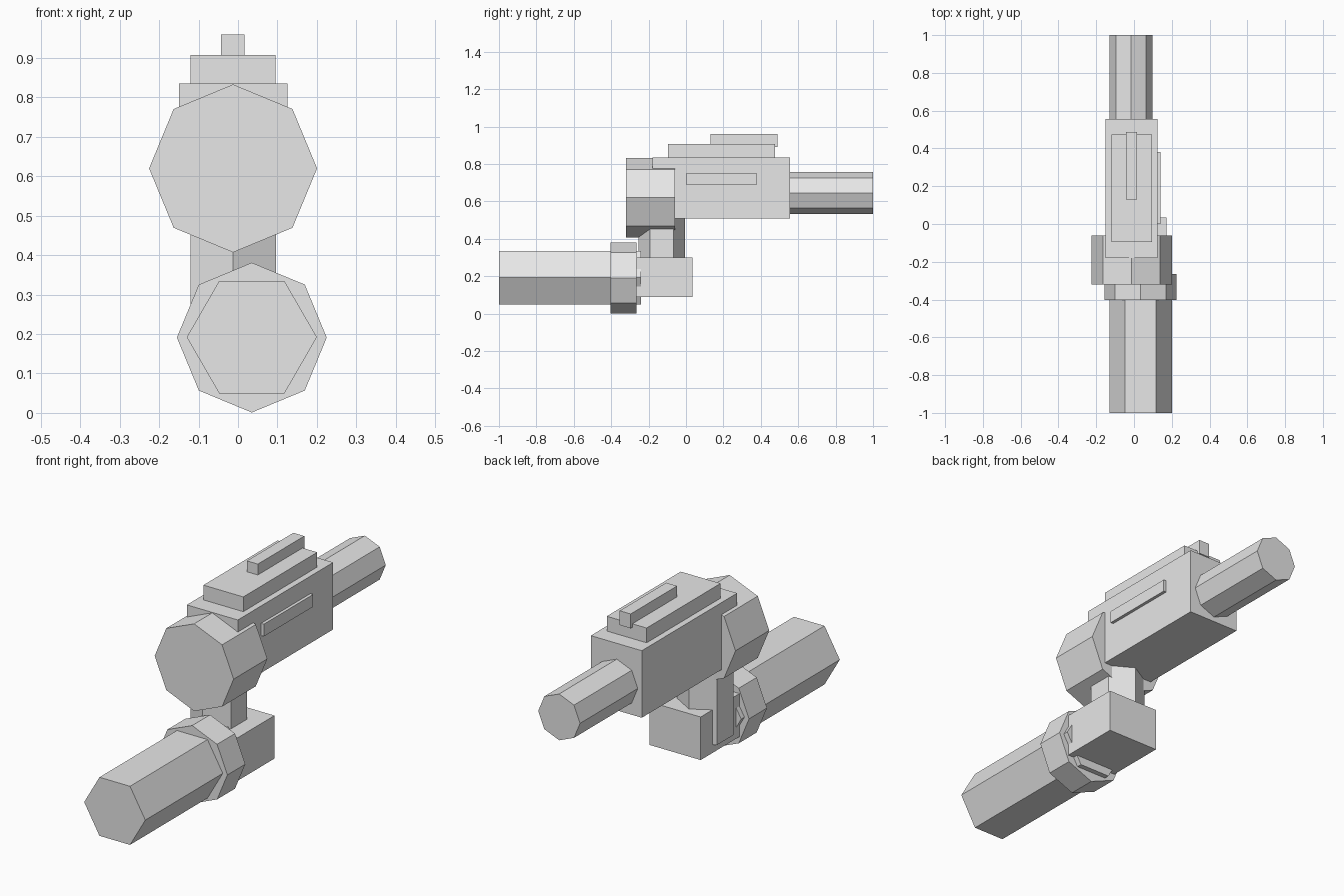
import bpy, bmesh, math

default = bpy.data.objects.get("Cube")
if default:
    bpy.data.objects.remove(default, do_unlink=True)

# Single light grey material
grey = bpy.data.materials.new("light_grey")
grey.use_nodes = True
COLOUR = (0.8, 0.8, 0.8, 1)
grey.diffuse_color = COLOUR
grey.node_tree.nodes["Principled BSDF"].inputs["Base Color"].default_value = COLOUR


def finish(name, bm):
    bmesh.ops.recalc_face_normals(bm, faces=bm.faces)
    mesh = bpy.data.meshes.new(name)
    bm.to_mesh(mesh)
    bm.free()
    mesh.materials.append(grey)
    bpy.context.collection.objects.link(bpy.data.objects.new(name, mesh))


def box(name, xs, ys, zs):
    bm = bmesh.new()
    bmesh.ops.create_cube(bm, size=1)
    for v in bm.verts:
        v.co = [(a + b) / 2 + c * (b - a) for c, (a, b) in zip(v.co, (xs, ys, zs))]
    finish(name, bm)


def prism(name, sides, radius, centre, span, axis="Y", turn=0.0):
    """Regular prism along Y (centre is x, z) or Z (centre is x, y)."""
    bm = bmesh.new()
    u, w = centre
    rings = []
    for t in span:
        ring = []
        for i in range(sides):
            a = turn + math.tau * i / sides
            p, q = u + radius * math.cos(a), w + radius * math.sin(a)
            ring.append(bm.verts.new((p, t, q) if axis == "Y" else (p, q, t)))
        bm.faces.new(ring)
        rings.append(ring)
    for i in range(sides):
        j = (i + 1) % sides
        bm.faces.new((rings[0][i], rings[0][j], rings[1][j], rings[1][i]))
    finish(name, bm)


# Upper body with stepped top and side rail
box("upper_body", (-0.15, 0.125), (-0.18, 0.555), (0.508, 0.835))
box("top_plate", (-0.12, 0.095), (-0.095, 0.475), (0.82, 0.907))
box("top_rail", (-0.043, 0.016), (0.13, 0.488), (0.89, 0.96))
box("side_rail", (0.1, 0.14), (0.0, 0.38), (0.69, 0.75))

# Upper cylinders
prism("upper_front_drum", 8, 0.213, (-0.0125, 0.62), (-0.32, -0.06))
prism("upper_rear_barrel", 8, 0.113, (-0.0155, 0.645), (0.5, 1.0))

# Connecting post
prism("connecting_post", 6, 0.125, (-0.0125, -0.13), (0.13, 0.6), "Z", math.pi / 6)

# Lower assembly
box("lower_block", (-0.103, 0.173), (-0.27, 0.034), (0.09, 0.3))
prism("lower_collar", 8, 0.19, (0.035, 0.191), (-0.403, -0.265))
prism("lower_front_barrel", 6, 0.165, (0.035, 0.192), (-1.0, -0.24))
